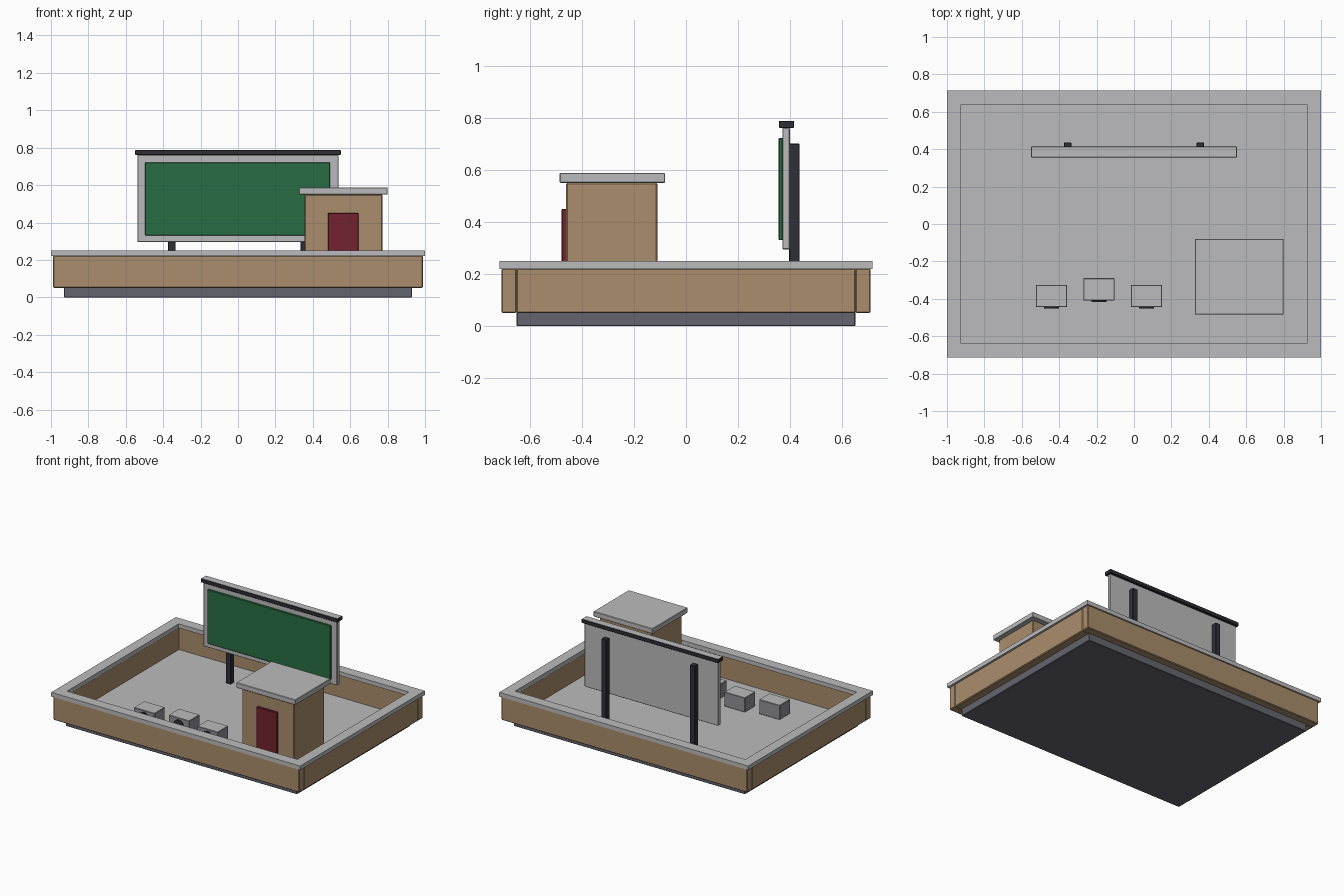
import bpy
import bmesh
import math
from mathutils import Matrix

cube = bpy.data.objects.get("Cube")
if cube:
    bpy.data.objects.remove(cube, do_unlink=True)


def material(name, r, g, b):
    mat = bpy.data.materials.new(name)
    mat.use_nodes = True
    mat.diffuse_color = (r, g, b, 1)
    mat.node_tree.nodes["Principled BSDF"].inputs["Base Color"].default_value = (r, g, b, 1)
    return mat


PALE = material("pale_concrete", 0.50, 0.50, 0.51)
TAN = material("tan_plaster", 0.40, 0.27, 0.15)
SLATE = material("slate_grey", 0.13, 0.13, 0.16)
STEEL = material("steel_grey", 0.28, 0.28, 0.32)
DARK = material("dark_metal", 0.028, 0.029, 0.038)
GREEN = material("green_board", 0.022, 0.155, 0.058)
RED = material("dark_red", 0.17, 0.016, 0.028)


def finish(name, bm, mat, top=None):
    """Store the mesh; an optional second colour goes on upward faces."""
    mesh = bpy.data.meshes.new(name)
    mesh.materials.append(mat)
    if top:
        mesh.materials.append(top)
        bm.normal_update()
        for face in bm.faces:
            face.material_index = int(face.normal.z > 0.9)
    bm.to_mesh(mesh)
    bm.free()
    obj = bpy.data.objects.new(name, mesh)
    bpy.context.collection.objects.link(obj)
    return obj


def box(name, xs, ys, zs, mat, top=None, bevel=0.003):
    bm = bmesh.new()
    bmesh.ops.create_cube(bm, size=1)
    for v in bm.verts:
        for i, (low, high) in enumerate((xs, ys, zs)):
            v.co[i] = high if v.co[i] > 0 else low
    if bevel:
        bmesh.ops.bevel(bm, geom=bm.edges[:], offset=bevel, segments=1, affect='EDGES')
    return finish(name, bm, mat, top)


def rim(name, outer, inner, zs, mat):
    """Rectangular ring with mitred corners."""
    bm = bmesh.new()
    signs = ((-1, -1), (1, -1), (1, 1), (-1, 1))
    loops = [[bm.verts.new((sx * w, sy * d, z)) for sx, sy in signs]
             for (w, d), z in ((outer, zs[0]), (outer, zs[1]), (inner, zs[1]), (inner, zs[0]))]
    for a, b in zip(loops, loops[1:] + loops[:1]):
        for i in range(4):
            j = (i + 1) % 4
            bm.faces.new((a[i], a[j], b[j], b[i]))
    bmesh.ops.recalc_face_normals(bm, faces=bm.faces[:])
    return finish(name, bm, mat)


# Roof deck and parapet
FLOOR = 0.06
box("roof_slab", (-0.93, 0.93), (-0.65, 0.65), (0, FLOOR), SLATE, PALE)
for side, s in (("front", -1), ("back", 1)):
    box(side + "_parapet", (-0.988, 0.988), sorted((s * 0.65, s * 0.708)),
        (0.05, 0.222), TAN, bevel=0.005)
for side, s in (("right", -1), ("left", 1)):
    box(side + "_parapet", sorted((s * 0.928, s * 0.988)), (-0.652, 0.652),
        (0.05, 0.222), TAN, bevel=0.005)
rim("parapet_coping", (1, 0.715), (0.925, 0.64), (0.22, 0.25), PALE)

# Stair house
box("stair_house", (0.355, 0.772), (-0.46, -0.11), (FLOOR, 0.55), TAN, bevel=0.005)
box("stair_house_roof", (0.325, 0.8), (-0.485, -0.08), (0.55, 0.588), PALE)
box("door", (0.48, 0.645), (-0.477, -0.455), (FLOOR, 0.45), RED)

# Billboard
box("billboard_panel", (-0.537, 0.537), (0.37, 0.398), (0.295, 0.762), PALE)
box("billboard_face", (-0.497, 0.492), (0.355, 0.372), (0.33, 0.722), GREEN)
box("billboard_cap", (-0.55, 0.55), (0.356, 0.415), (0.76, 0.788), DARK, PALE)
for side, s in (("right", -1), ("left", 1)):
    box(side + "_billboard_post", (s * 0.355 - 0.02, s * 0.355 + 0.02),
        (0.396, 0.436), (FLOOR, 0.7), DARK)

# Cooling units with a round fan on the front
for i, (x, y) in enumerate(((-0.442, -0.385), (-0.188, -0.35), (0.067, -0.385)), 1):
    box(f"cooling_unit_{i}", (x - 0.083, x + 0.083), (y - 0.06, y + 0.06),
        (FLOOR, 0.165), STEEL, PALE)
    bm = bmesh.new()
    place = Matrix.Translation((x, y - 0.06, 0.112)) @ Matrix.Rotation(math.pi / 2, 4, 'X')
    bmesh.ops.create_cone(bm, cap_ends=True, segments=16, radius1=0.04, radius2=0.04,
                          depth=0.016, matrix=place)
    finish(f"cooling_fan_{i}", bm, DARK)
